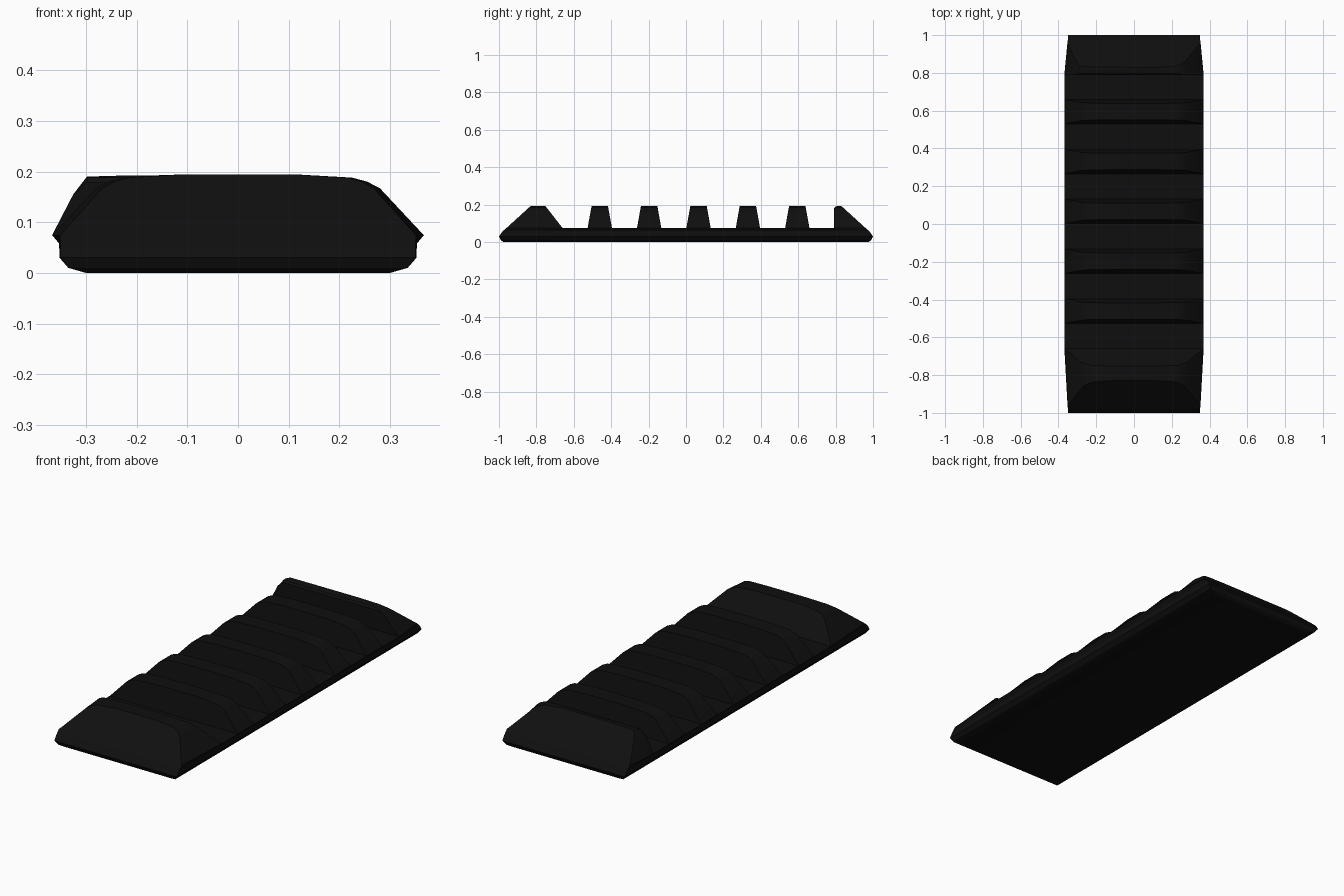
import bpy, bmesh, math

if "Cube" in bpy.data.objects:
    bpy.data.objects.remove(bpy.data.objects["Cube"])

black = bpy.data.materials.new("matte black rubber")
black.diffuse_color = (0.0048, 0.0048, 0.0048, 1)
black.use_nodes = True
black.node_tree.nodes["Principled BSDF"].inputs["Base Color"].default_value = black.diffuse_color


def loft(name, rings):
    """Skin a list of equal-length closed rings and cap both ends."""
    bm = bmesh.new()
    vs = [[bm.verts.new(p) for p in ring] for ring in rings]
    n = len(rings[0])
    for a, b in zip(vs, vs[1:]):
        for i in range(n):
            j = (i + 1) % n
            bm.faces.new((a[i], a[j], b[j], b[i]))
    bm.faces.new(vs[0])
    bm.faces.new(vs[-1])
    bmesh.ops.recalc_face_normals(bm, faces=bm.faces)
    mesh = bpy.data.meshes.new(name)
    bm.to_mesh(mesh)
    bm.free()
    mesh.materials.append(black)
    ob = bpy.data.objects.new(name, mesh)
    bpy.context.collection.objects.link(ob)
    bpy.context.view_layer.objects.active = ob
    ob.select_set(True)
    bpy.ops.object.shade_smooth_by_angle(angle=math.radians(20))
    ob.select_set(False)
    return ob


# Base slab: stacked outlines (z, half width mid, half width at ends, end y)
levels = [(0, 0.30, 0.30, 0.975), (0.01, 0.335, 0.335, 0.99),
          (0.03, 0.352, 0.35, 1.0), (0.058, 0.353, 0.35, 0.98),
          (0.075, 0.367, 0.352, 0.96)]
rings = []
for z, wm, we, ye in levels:
    rings.append([(-we, -ye, z), (we, -ye, z), (wm, -0.69, z), (wm, 0.79, z),
                  (we, ye, z), (-we, ye, z), (-wm, 0.79, z), (-wm, -0.69, z)])
loft("base_slab", rings)

# Cross-section (x, z) shared by the ribs and end blocks
side = [(0.367, 0.074), (0.28, 0.167), (0.255, 0.18), (0.225, 0.188), (0.12, 0.194)]
profile = side + [(-x, z) for x, z in reversed(side)]

# Five raised ribs with drafted front and back faces
for i in range(5):
    c = -0.461 + 0.264 * i
    half = lambda z: 0.065 - (z - 0.075) * 0.18
    loft(f"rib_{i + 1}", [[(x, c - half(z), z) for x, z in profile],
                          [(x, c + half(z), z) for x, z in profile]])


def ramp(z):
    """Distance of the sloped end face from the centre at height z."""
    return 0.96 - (z - 0.075) * 1.1


# Front end block: long ramp outside, steeper slope inside
loft("front_end_block", [
    [(x * 0.957, -ramp(z), z) for x, z in profile],
    [(x, -0.66 - (z - 0.075) * 0.78, z) for x, z in profile]])

# Rear end block: upright inner wall, left corner left unchamfered
rear = side + [(-0.12, 0.193), (-0.23, 0.192), (-0.298, 0.190),
               (-0.325, 0.155), (-0.367, 0.074)]
loft("rear_end_block", [
    [(x, 0.79, min(z, 0.178)) for x, z in rear],
    [(x, 0.797, min(z, 0.188)) for x, z in rear],
    [(x, 0.81, z) for x, z in rear],
    [(x * 0.96, ramp(z), z) for x, z in rear]])
